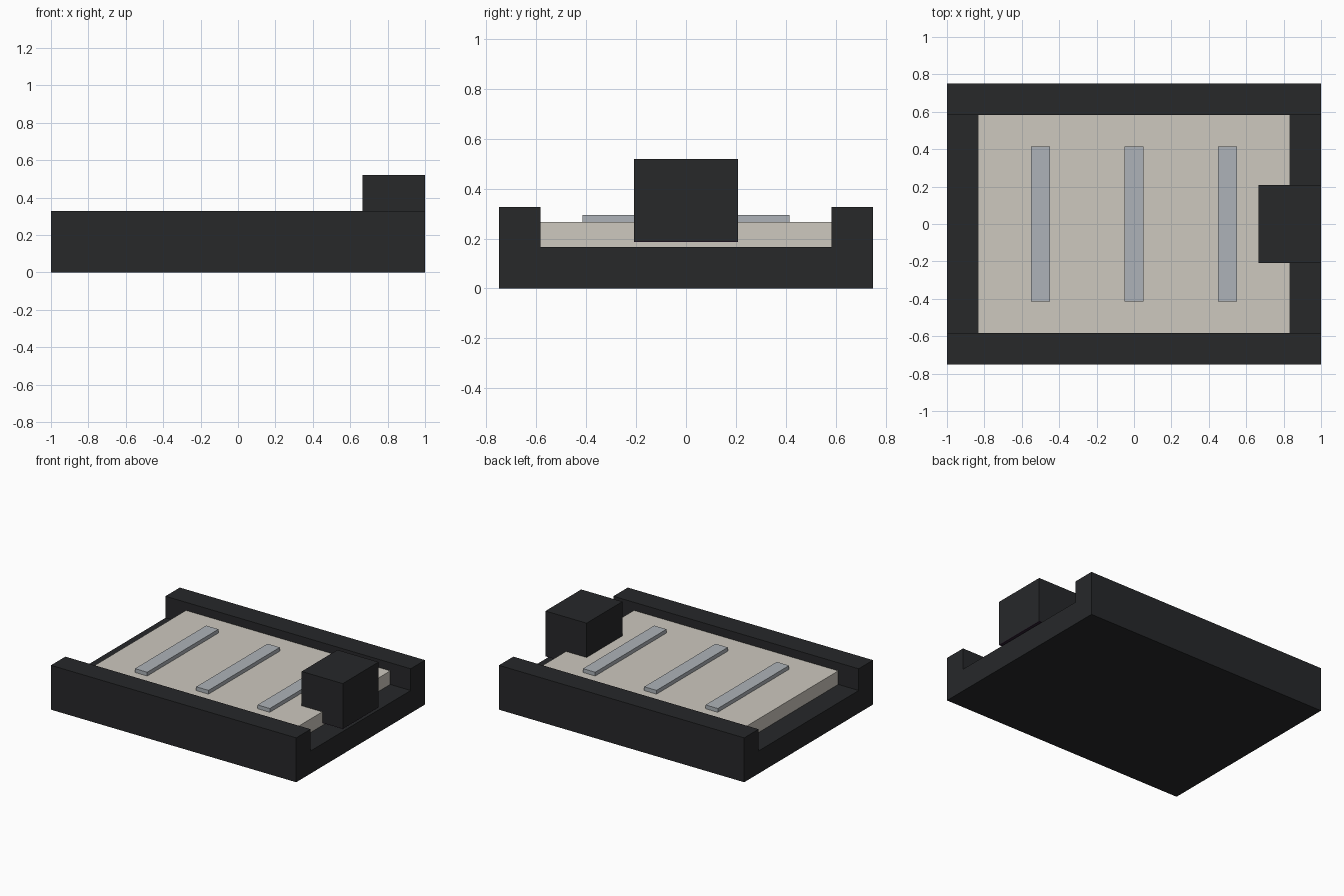
import bpy, bmesh

if "Cube" in bpy.data.objects:
    bpy.data.objects.remove(bpy.data.objects["Cube"])


def material(name, rgb):
    m = bpy.data.materials.new(name)
    m.diffuse_color = (*rgb, 1.0)
    m.use_nodes = True
    m.node_tree.nodes["Principled BSDF"].inputs["Base Color"].default_value = m.diffuse_color
    return m


def finish(bm, name, mat):
    bmesh.ops.recalc_face_normals(bm, faces=bm.faces)
    mesh = bpy.data.meshes.new(name)
    bm.to_mesh(mesh)
    bm.free()
    ob = bpy.data.objects.new(name, mesh)
    mesh.materials.append(mat)
    bpy.context.collection.objects.link(ob)
    return ob


def box(name, x, y, z, mat):
    """Box from (min, max) ranges on each axis."""
    bm = bmesh.new()
    bmesh.ops.create_cube(bm, size=1)
    for v in bm.verts:
        v.co = [r[0] if c < 0 else r[1] for c, r in zip(v.co, (x, y, z))]
    return finish(bm, name, mat)


dark = material("dark_casing", (0.02, 0.021, 0.023))
cream = material("cream_slab", (0.61, 0.58, 0.52))
steel = material("grey_strip", (0.42, 0.45, 0.48))
purple = material("purple_plate", (0.03, 0.015, 0.035))

# Tray: U-shaped profile extruded along x
half = [(0.75, 0), (0.75, 0.327), (0.583, 0.327), (0.583, 0.167)]
profile = half + [(-y, z) for y, z in reversed(half)]
bm = bmesh.new()
face = bm.faces.new([bm.verts.new((-1, y, z)) for y, z in profile])
new = bmesh.ops.extrude_face_region(bm, geom=[face], use_keep_orig=True)["geom"]
bmesh.ops.translate(bm, vec=(2, 0, 0),
                    verts=[g for g in new if isinstance(g, bmesh.types.BMVert)])
finish(bm, "tray", dark)

# Slab resting between the rails
box("slab", (-0.833, 0.833), (-0.583, 0.583), (0.167, 0.267), cream)

# Three raised strips
for i, x in enumerate((-0.5, 0, 0.5)):
    box(f"strip_{i + 1}", (x - 0.05, x + 0.05), (-0.415, 0.415), (0.267, 0.295), steel)

# Block at the right end with a thin plate below it
box("end_block", (0.665, 1), (-0.208, 0.208), (0.19, 0.52), dark)
box("block_plate", (0.665, 1), (-0.208, 0.208), (0.186, 0.19), purple)
